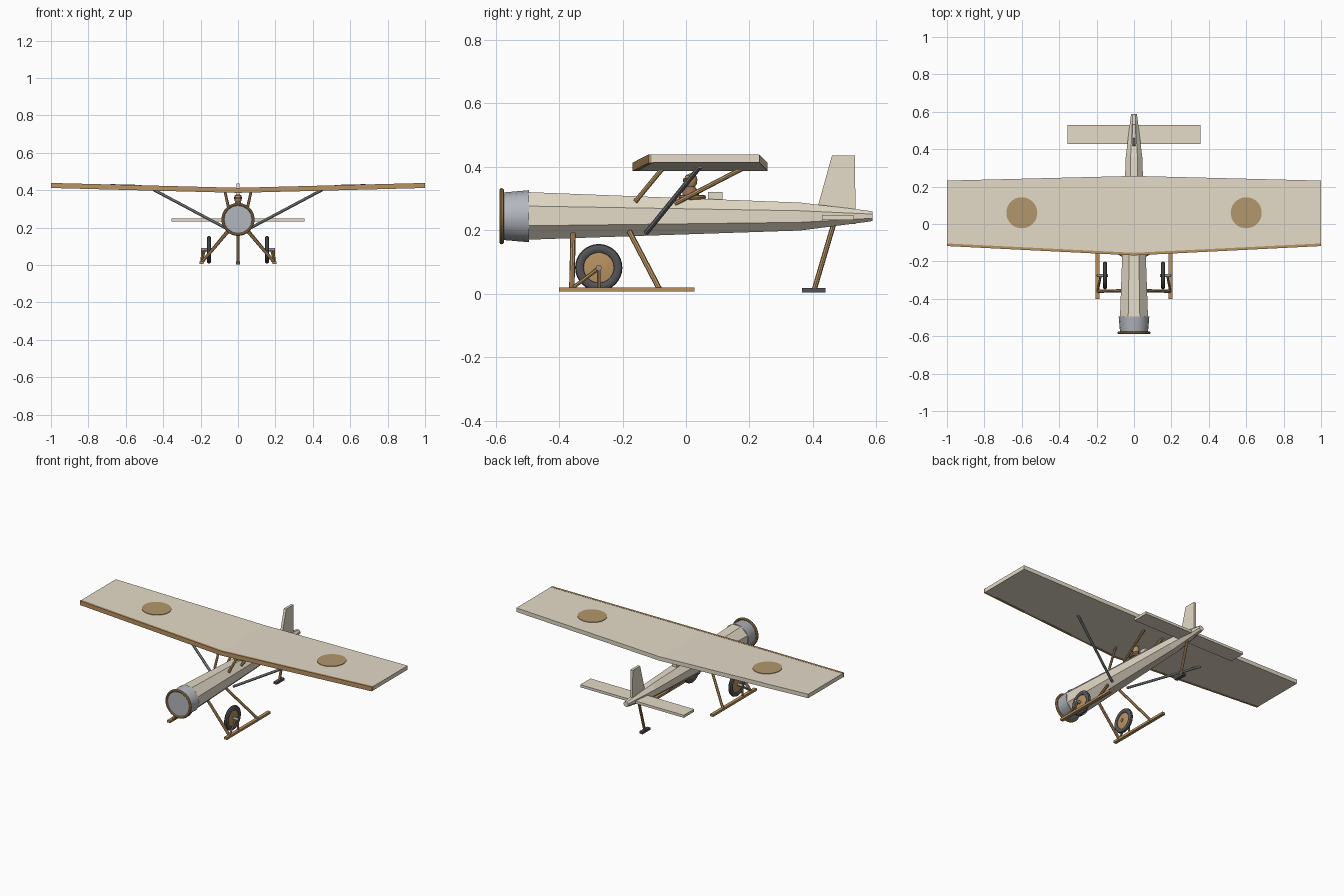
import bpy, bmesh, math
from mathutils import Vector

if "Cube" in bpy.data.objects:
    bpy.data.objects.remove(bpy.data.objects["Cube"])


def mat(name, c):
    m = bpy.data.materials.new(name)
    m.diffuse_color = (*c, 1)
    m.use_nodes = True
    m.node_tree.nodes["Principled BSDF"].inputs["Base Color"].default_value = m.diffuse_color
    return m


CREAM = mat("canvas", (0.78, 0.71, 0.58))
WOOD = mat("wood", (0.48, 0.29, 0.12))
EMBLEM = mat("emblem_brown", (0.45, 0.31, 0.15))
STEEL = mat("steel", (0.45, 0.47, 0.51))
STRUT = mat("strut_grey", (0.3, 0.31, 0.33))
DARK = mat("rubber", (0.09, 0.09, 0.1))
LEATHER = mat("leather", (0.3, 0.16, 0.08))


def finish(name, bm, m, smooth=False):
    bmesh.ops.recalc_face_normals(bm, faces=bm.faces)
    me = bpy.data.meshes.new(name)
    bm.to_mesh(me)
    bm.free()
    ob = bpy.data.objects.new(name, me)
    bpy.context.collection.objects.link(ob)
    me.materials.append(m)
    if smooth:
        bpy.context.view_layer.objects.active = ob
        ob.select_set(True)
        bpy.ops.object.shade_smooth_by_angle(angle=math.radians(35))
        ob.select_set(False)
    return ob


def loft(name, rings, m, closed=False, smooth=False):
    """Skin a list of point rings, capping the ends unless it closes on itself."""
    bm = bmesh.new()
    rs = [[bm.verts.new(p) for p in r] for r in rings]
    n = len(rs[0])
    pairs = list(zip(rs, rs[1:])) + ([(rs[-1], rs[0])] if closed else [])
    for a, b in pairs:
        for i in range(n):
            j = (i + 1) % n
            bm.faces.new((a[i], a[j], b[j], b[i]))
    if not closed:
        bm.faces.new(rs[0])
        bm.faces.new(rs[-1])
    return finish(name, bm, m, smooth)


def ring(c, r, n, axis, off=0):
    pts = []
    for i in range(n):
        a = 2 * math.pi * i / n + off
        u, v = r * math.cos(a), r * math.sin(a)
        d = {"x": (0, u, v), "y": (u, 0, v), "z": (u, v, 0)}[axis]
        pts.append(Vector(c) + Vector(d))
    return pts


def turned(name, c, profile, axis, n, m, closed=False, off=0, smooth=True):
    """Turn (offset along axis, radius) points about an axis through c."""
    k = "xyz".index(axis)
    rings = []
    for d, r in profile:
        p = Vector(c)
        p[k] += d
        rings.append(ring(p, r, n, axis, off))
    return loft(name, rings, m, closed, smooth)


def torus(name, c, R, r, axis, m, n=32, k=10, flat=1.0):
    prof = [(r * flat * math.sin(2 * math.pi * i / k), R + r * math.cos(2 * math.pi * i / k)) for i in range(k)]
    return turned(name, c, prof, axis, n, m, True)


def rod(name, a, b, r, m, n=8):
    a, b = Vector(a), Vector(b)
    q = (b - a).to_track_quat("Z", "Y")
    prof = ring((0, 0, 0), r, n, "z")
    return loft(name, [[e + q @ p for p in prof] for e in (a, b)], m, smooth=True)


def box(name, lo, hi, m):
    (x0, y0, z0), (x1, y1, z1) = lo, hi
    return loft(name, [[(x0, y0, z), (x1, y0, z), (x1, y1, z), (x0, y1, z)] for z in (z0, z1)], m)


# Octagonal fuselage
body = [(-0.50, 0.245, 0.075), (0.36, 0.243, 0.044), (0.57, 0.244, 0.018), (0.588, 0.244, 0.015)]
loft("fuselage", [ring((0, y, z), a / math.cos(math.pi / 8), 8, "y", math.pi / 8) for y, z, a in body], CREAM)

# Engine cowl and wooden nose ring
turned("engine_cowl", (0, 0, 0.244), [(-0.583, 0.074), (-0.575, 0.075), (-0.495, 0.082)], "y", 16, STEEL)
torus("nose_ring", (0, -0.581, 0.244), 0.081, 0.0075, "y", WOOD)

# Tapered wing with dihedral, and a wooden leading edge
def wing(name, root, tip, m, dz=0):
    secs = []
    for x, (y0, y1), z in ((-1, tip, 0.413), (0, root, 0.387), (1, tip, 0.413)):
        t = 0.025 + dz
        secs.append([(x, y0, z - dz), (x, y1, z - dz), (x, y1, z + t), (x, y0, z + t)])
    loft(name, secs, m)

wing("wing", (-0.158, 0.257), (-0.108, 0.232), CREAM)
wing("wing_leading_edge", (-0.168, -0.154), (-0.118, -0.104), WOOD, 0.001)

# Tail surfaces
fin = [(0.41, 0.255), (0.46, 0.435), (0.532, 0.435), (0.535, 0.22), (0.44, 0.22)]
loft("tail_fin", [[(x, y, z) for y, z in fin] for x in (-0.008, 0.008)], CREAM)
box("tailplane", (-0.355, 0.428, 0.232), (0.355, 0.528, 0.248), CREAM)

# Tail skid
rod("tail_skid_leg", (0, 0.467, 0.225), (0, 0.405, 0.015), 0.008, WOOD)
box("tail_skid_shoe", (-0.011, 0.365, 0.004), (0.011, 0.44, 0.018), DARK)

# Mirrored pairs: emblems, struts and landing gear
for s, side in ((-1, "left"), (1, "right")):
    disc = [[(x, y, z + 0.412 + 0.026 * abs(x)) for x, y, z in ring((s * 0.6, 0.06, h), 0.083, 32, "z")]
            for h in (-0.002, 0.003)]
    loft("wing_disc_" + side, disc, EMBLEM)
    rod("wing_strut_" + side, (s * 0.055, -0.125, 0.192), (s * 0.45, 0.045, 0.402), 0.008, STRUT)
    rod("front_cabane_" + side, (s * 0.048, -0.16, 0.29), (s * 0.07, -0.075, 0.393), 0.0075, WOOD)
    rod("rear_cabane_" + side, (s * 0.045, -0.035, 0.284), (s * 0.07, 0.175, 0.393), 0.0075, WOOD)
    box("landing_skid_" + side, (s * 0.195 - 0.01, -0.40, 0.006), (s * 0.195 + 0.01, 0.027, 0.02), WOOD)
    rod("front_gear_leg_" + side, (s * 0.045, -0.356, 0.188), (s * 0.195, -0.36, 0.013), 0.0085, WOOD)
    rod("rear_gear_leg_" + side, (s * 0.045, -0.178, 0.195), (s * 0.195, -0.083, 0.013), 0.0085, WOOD)
    hub = (s * 0.155, -0.275, 0.082)
    torus("tyre_" + side, hub, 0.06, 0.0145, "x", DARK, flat=0.85)
    turned("wheel_disc_" + side, hub, [(-0.01, 0.012), (-0.005, 0.05), (0.005, 0.05), (0.01, 0.012)], "x", 24, WOOD)
    rod("axle_" + side, (s * 0.14, -0.275, 0.082), (s * 0.198, -0.275, 0.082), 0.009, STRUT, 12)
    rod("axle_post_" + side, (s * 0.192, -0.275, 0.084), (s * 0.194, -0.275, 0.013), 0.006, WOOD)
    rod("axle_brace_" + side, (s * 0.178, -0.275, 0.08), (s * 0.193, -0.355, 0.02), 0.006, WOOD)

# Cockpit rim, headrest and pilot
torus("cockpit_rim", (0, 0.02, 0.304), 0.036, 0.007, "z", WOOD, 16, 8)
box("headrest", (-0.016, 0.07, 0.288), (0.016, 0.115, 0.321), CREAM)
turned("pilot_body", (0, 0.015, 0), [(0.285, 0.03), (0.32, 0.027), (0.337, 0.014)], "z", 10, LEATHER)
turned("pilot_head", (0, 0.015, 0), [(0.335, 0.012), (0.345, 0.019), (0.36, 0.021), (0.372, 0.017), (0.378, 0.006)],
       "z", 12, WOOD)
box("pilot_goggles", (-0.019, -0.009, 0.352), (0.019, 0.008, 0.363), DARK)
